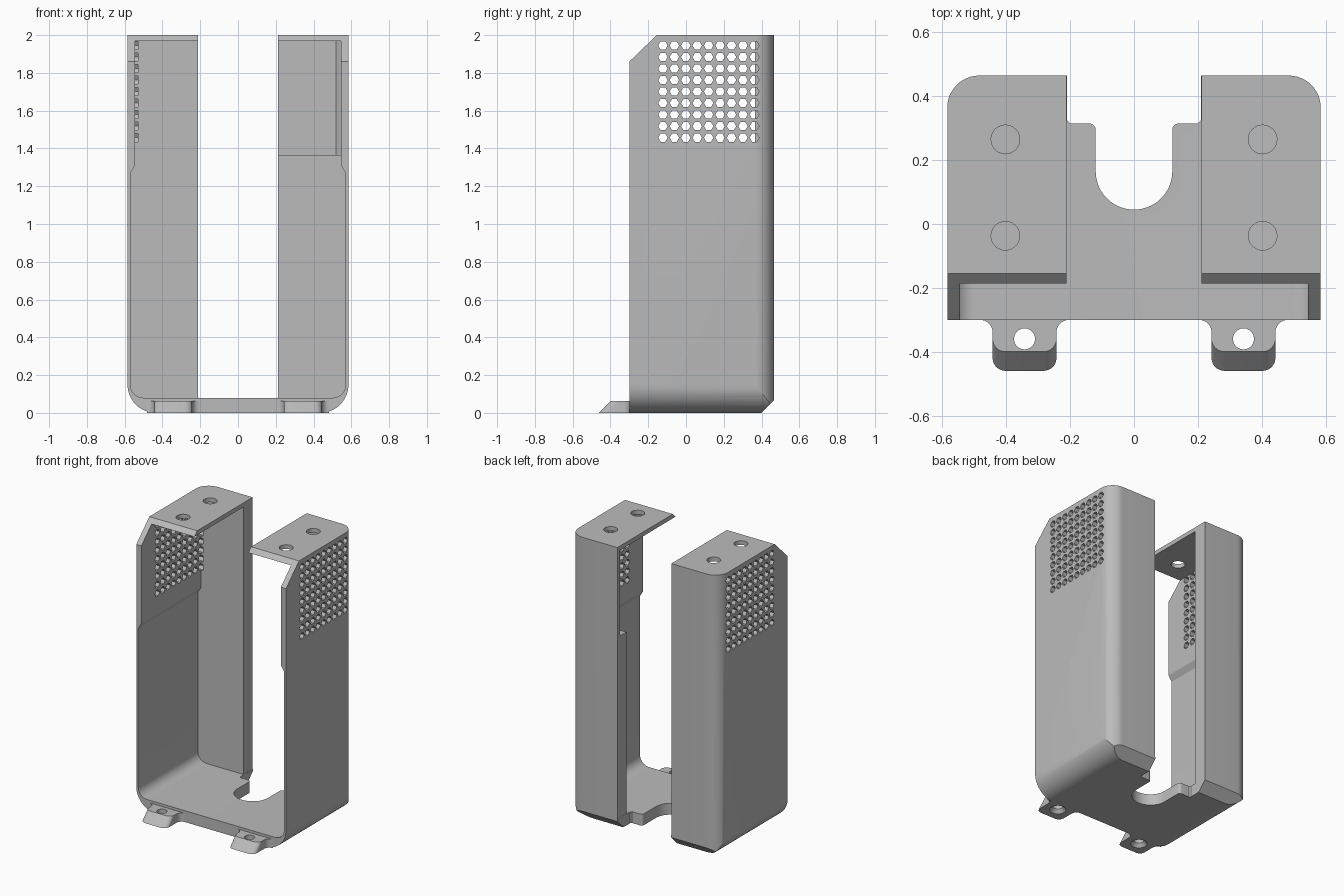
import bpy
import bmesh
from math import cos, sin, radians

cube = bpy.data.objects.get("Cube")
if cube:
    bpy.data.objects.remove(cube)

grey = bpy.data.materials.new("plain_grey")
grey.use_nodes = True
GREY = (0.5, 0.5, 0.5, 1)
grey.diffuse_color = GREY
grey.node_tree.nodes["Principled BSDF"].inputs["Base Color"].default_value = GREY


def arc(cx, cy, r, a0, a1, n=10):
    angles = [radians(a0 + (a1 - a0) * i / n) for i in range(n + 1)]
    return [(cx + r * cos(a), cy + r * sin(a)) for a in angles]


def mirrored(half):
    return half + [(-x, y) for x, y in reversed(half)]


def prism(name, outlines, axis, lo, hi, tops=None):
    """Extrude closed outlines along an axis; tops may give a different far outline."""
    place = {"x": lambda a, b, d: (d, a, b),
             "y": lambda a, b, d: (a, d, b),
             "z": lambda a, b, d: (a, b, d)}[axis]
    bm = bmesh.new()
    for bottom, top in zip(outlines, tops or outlines):
        v0 = [bm.verts.new(place(a, b, lo)) for a, b in bottom]
        v1 = [bm.verts.new(place(a, b, hi)) for a, b in top]
        bm.faces.new(v0)
        bm.faces.new(v1)
        for i in range(len(v0)):
            j = (i + 1) % len(v0)
            bm.faces.new((v0[i], v0[j], v1[j], v1[i]))
    bmesh.ops.recalc_face_normals(bm, faces=bm.faces[:])
    mesh = bpy.data.meshes.new(name)
    bm.to_mesh(mesh)
    bm.free()
    mesh.materials.append(grey)
    obj = bpy.data.objects.new(name, mesh)
    bpy.context.collection.objects.link(obj)
    return obj


def activate(obj):
    bpy.ops.object.select_all(action="DESELECT")
    obj.select_set(True)
    bpy.context.view_layer.objects.active = obj


def carve(obj, tool, operation="DIFFERENCE"):
    tool.hide_render = True
    mod = obj.modifiers.new("carve", "BOOLEAN")
    mod.operation = operation
    mod.solver = "EXACT"
    mod.object = tool
    activate(obj)
    bpy.ops.object.modifier_apply(modifier=mod.name)
    bpy.data.objects.remove(tool)


def finish(obj):
    activate(obj)
    bpy.ops.object.shade_smooth_by_angle(angle=radians(25))


W, BACK = 0.585, 0.465

# Outer shell: front profile, trimmed by plan and side profiles
shell = prism("bracket_shell", [mirrored([(W, 2)] + arc(W - 0.15, 0.15, 0.15, 0, -90, 14))],
              "y", -0.3, 0.6)
plan = mirrored([(W + 0.001, -0.5)] + arc(W - 0.1, BACK - 0.1, 0.1, 0, 90, 12))
plan = [(W + 0.001 if x > W - 0.0005 else -W - 0.001 if x < -W + 0.0005 else x, y) for x, y in plan]
carve(shell, prism("plan_trim", [plan], "z", -1, 3), "INTERSECT")
side = [(-0.5, -0.1), (0.3, -0.1), (0.6, 0.2), (0.6, 2.1), (-0.051, 2.1), (-0.5, 1.667)]
carve(shell, prism("side_trim", [side], "x", -1, 1), "INTERSECT")

# Inner cavity, with thicker side walls towards the top
cavity = mirrored([(0.545, 1.97), (0.545, 1.31), (0.57, 1.27)] + arc(0.5, 0.15, 0.07, 0, -90))
carve(shell, prism("cavity", [cavity], "y", -0.5, 0.365))

# Open slot through the top and back
slot = [(-0.211, 0.081), (0.211, 0.081), (0.211, 2.2), (-0.211, 2.2)]
carve(shell, prism("slot", [slot], "y", -0.6, 0.7))

# Rounded notch in the rear of the floor
notch = mirrored([(0.21, 0.6), (0.21, 0.325), (0.2, 0.315)]
                 + arc(0.14, 0.295, 0.02, 90, 180, 6)
                 + arc(0, 0.165, 0.12, 0, -85, 16))
carve(shell, prism("notch", [notch], "z", -0.1, 0.15))

# Recess in the left rear wall
recess = [(0.1, 0.3), (0.544, 0.3), (0.544, 0.41), (0.52, 0.435), (0.1, 0.435)]
carve(shell, prism("recess", [recess], "z", 1.365, 1.969))

# Screw holes in the top plates
holes = [arc(x, y, 0.045, 0, 345, 23) for x in (-0.403, 0.403) for y in (-0.037, 0.265)]
carve(shell, prism("top_holes", holes, "z", 1.9, 2.1))

# Hexagonal vent grids in both side walls
vents = [arc(-0.122 + 0.0605 * i, 1.457 + 0.061 * j, 0.025, 0, 300, 5)
         for i in range(9) for j in range(9)]
for lo, hi in ((0.53, 0.65), (-0.65, -0.53)):
    carve(shell, prism("vents", vents, "x", lo, hi))
finish(shell)


# Front mounting tabs with sloped tips and countersunk holes
def tab_outline(cx, tip):
    half = arc(0.14, -0.34, 0.04, 90, 180, 8) + arc(0.06, tip + 0.04, 0.04, 0, -90, 8)
    return [(cx + x, y) for x, y in mirrored(half)]


for name, cx in (("right_tab", -0.343), ("left_tab", 0.343)):
    tab = prism(name, [tab_outline(cx, -0.46)], "z", 0, 0.062, [tab_outline(cx, -0.4)])
    bore = arc(cx, -0.36, 0.033, 0, 345, 23)
    sink = arc(cx, -0.36, 0.058, 0, 345, 23)
    carve(tab, prism("bore", [bore], "z", -0.1, 0.1))
    carve(tab, prism("countersink", [sink], "z", -0.005, 0.025, [bore]))
    finish(tab)
